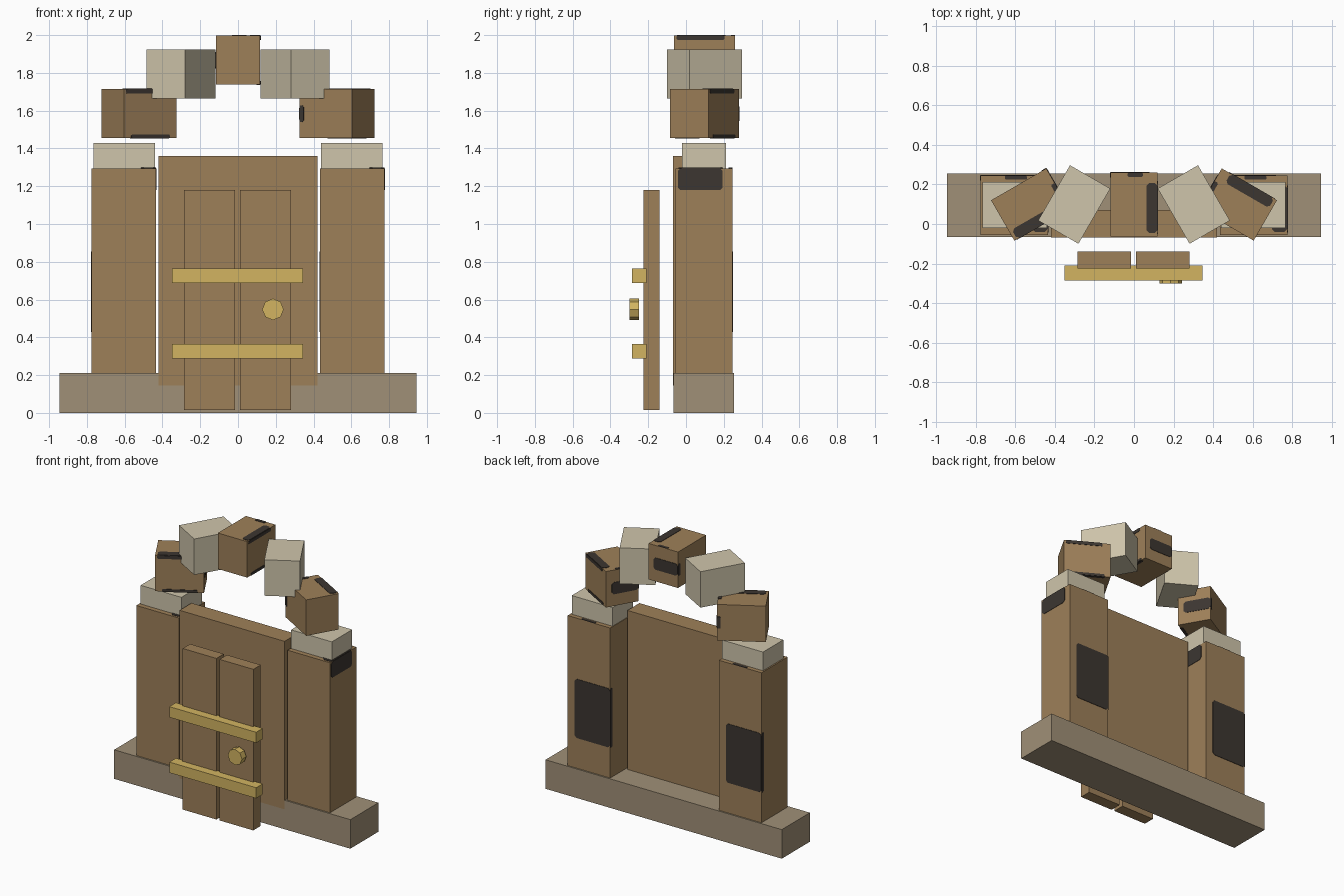
import bpy, bmesh, math
from mathutils import Matrix, Vector

if "Cube" in bpy.data.objects:
    bpy.data.objects.remove(bpy.data.objects["Cube"])


def material(name, r, g, b):
    lin = [((c / 255 + 0.055) / 1.055) ** 2.4 for c in (r, g, b)]
    m = bpy.data.materials.new(name)
    m.diffuse_color = (*lin, 1)
    m.use_nodes = True
    m.node_tree.nodes["Principled BSDF"].inputs["Base Color"].default_value = m.diffuse_color
    return m


BROWN = material("brown_stone", 158, 128, 89)
PALE = material("pale_stone", 207, 197, 171)
GREY = material("grey_stone", 160, 144, 119)
GOLD = material("gold_metal", 210, 180, 97)
DARK = material("dark_moss", 60, 54, 49)


def add(name, bm, mat, matrix=None):
    bmesh.ops.recalc_face_normals(bm, faces=bm.faces)
    me = bpy.data.meshes.new(name)
    bm.to_mesh(me)
    bm.free()
    me.materials.append(mat)
    ob = bpy.data.objects.new(name, me)
    if matrix:
        ob.matrix_world = matrix
    bpy.context.collection.objects.link(ob)
    return ob


def box(name, mat, x, y, z, turn=0):
    """Box from its x, y, z ranges, turned about its own vertical axis."""
    size = [r[1] - r[0] for r in (x, y, z)]
    mid = [(r[0] + r[1]) / 2 for r in (x, y, z)]
    bm = bmesh.new()
    bmesh.ops.create_cube(bm, size=1)
    bmesh.ops.scale(bm, vec=size, verts=bm.verts)
    matrix = Matrix.Translation(mid) @ Matrix.Rotation(math.radians(turn), 4, 'Z')
    add(name, bm, mat, matrix)
    return size, matrix


# Thin patches on a block: axis, side, then ranges on the two other axes,
# as fractions of the block from -0.5 to 0.5
PATCHES = [
    (0, 1, -0.46, 0.33, 0.41, 0.5),     # upper edge of the right face
    (2, 1, 0.27, 0.5, -0.45, 0.34),     # same edge on the top
    (1, 1, -0.5, 0.33, -0.17, 0.16),    # back face
    (0, -1, 0.42, 0.5, -0.17, 0.16),    # back patch wrapping the corner
    (2, 1, -0.14, 0.19, 0.43, 0.5),     # back edge of the top
    (0, 1, -0.36, 0.37, -0.5, -0.43),   # lower edge of the right face
    (2, -1, 0.42, 0.5, -0.36, 0.37),    # same edge underneath
]


def patches(name, size, matrix, rules):
    bm = bmesh.new()
    for axis, side, u0, u1, v0, v1 in rules:
        iu, iv = [i for i in range(3) if i != axis]
        u0, u1, v0, v1 = u0 * size[iu], u1 * size[iu], v0 * size[iv], v1 * size[iv]
        c = 0.25 * min(u1 - u0, v1 - v0, 0.06)
        outline = [(u0 + c, v0), (u1 - c, v0), (u1, v0 + c), (u1, v1 - c),
                   (u1 - c, v1), (u0 + c, v1), (u0, v1 - c), (u0, v0 + c)]
        rings = []
        for off in (-0.003, 0.003):
            ring = []
            for u, v in outline:
                p = Vector((0, 0, 0))
                p[axis], p[iu], p[iv] = side * (size[axis] / 2 + off), u, v
                ring.append(bm.verts.new(p))
            rings.append(ring)
            bm.faces.new(ring)
        for i in range(8):
            j = (i + 1) % 8
            bm.faces.new((rings[0][i], rings[0][j], rings[1][j], rings[1][i]))
    add(name, bm, DARK, matrix)


# Base slab and the wall between the pillars
box("base_slab", GREY, (-0.945, 0.945), (-0.066, 0.255), (0, 0.21))
box("back_panel", BROWN, (-0.42, 0.42), (-0.068, 0.07), (0.145, 1.36))

# Pillars with pale capitals
for side, sx in (("left", -1), ("right", 1)):
    cx = 0.605 * sx
    size, mtx = box(side + "_pillar", BROWN, (cx - 0.17, cx + 0.17), (-0.055, 0.245), (0.003, 1.295))
    patches(side + "_pillar_patches", size, mtx, PATCHES[:5])
    cx = 0.602 * sx
    box(side + "_capital", PALE, (cx - 0.163, cx + 0.163), (-0.02, 0.213), (1.295, 1.43))


# Arch of five loose blocks
def arch_block(name, mat, cx, z0, turn):
    size, mtx = box(name, mat, (cx - 0.1175, cx + 0.1175), (-0.0625, 0.2595), (z0, z0 + 0.26), turn)
    if mat == BROWN:
        patches(name + "_patches", size, mtx, PATCHES)


arch_block("keystone", BROWN, 0, 1.738, 0)
for side, sx in (("left", -1), ("right", 1)):
    arch_block(side + "_upper_arch_block", PALE, 0.302 * sx, 1.665, 30 * sx)
    arch_block(side + "_lower_arch_block", BROWN, 0.524 * sx, 1.455, 60 * sx)

# Door planks, bars and knob
box("left_door_plank", BROWN, (-0.285, -0.015), (-0.225, -0.14), (0.015, 1.18))
box("right_door_plank", BROWN, (0.01, 0.28), (-0.225, -0.14), (0.015, 1.18))
for name, z in (("lower_door_bar", 0.287), ("upper_door_bar", 0.688)):
    box(name, GOLD, (-0.35, 0.345), (-0.285, -0.21), (z, z + 0.077))
bm = bmesh.new()
bmesh.ops.create_cone(bm, cap_ends=True, segments=8, radius1=0.057, radius2=0.057, depth=0.05)
add("door_knob", bm, GOLD, Matrix.Translation((0.185, -0.275, 0.548)) @ Matrix.Rotation(math.pi / 2, 4, 'X'))
